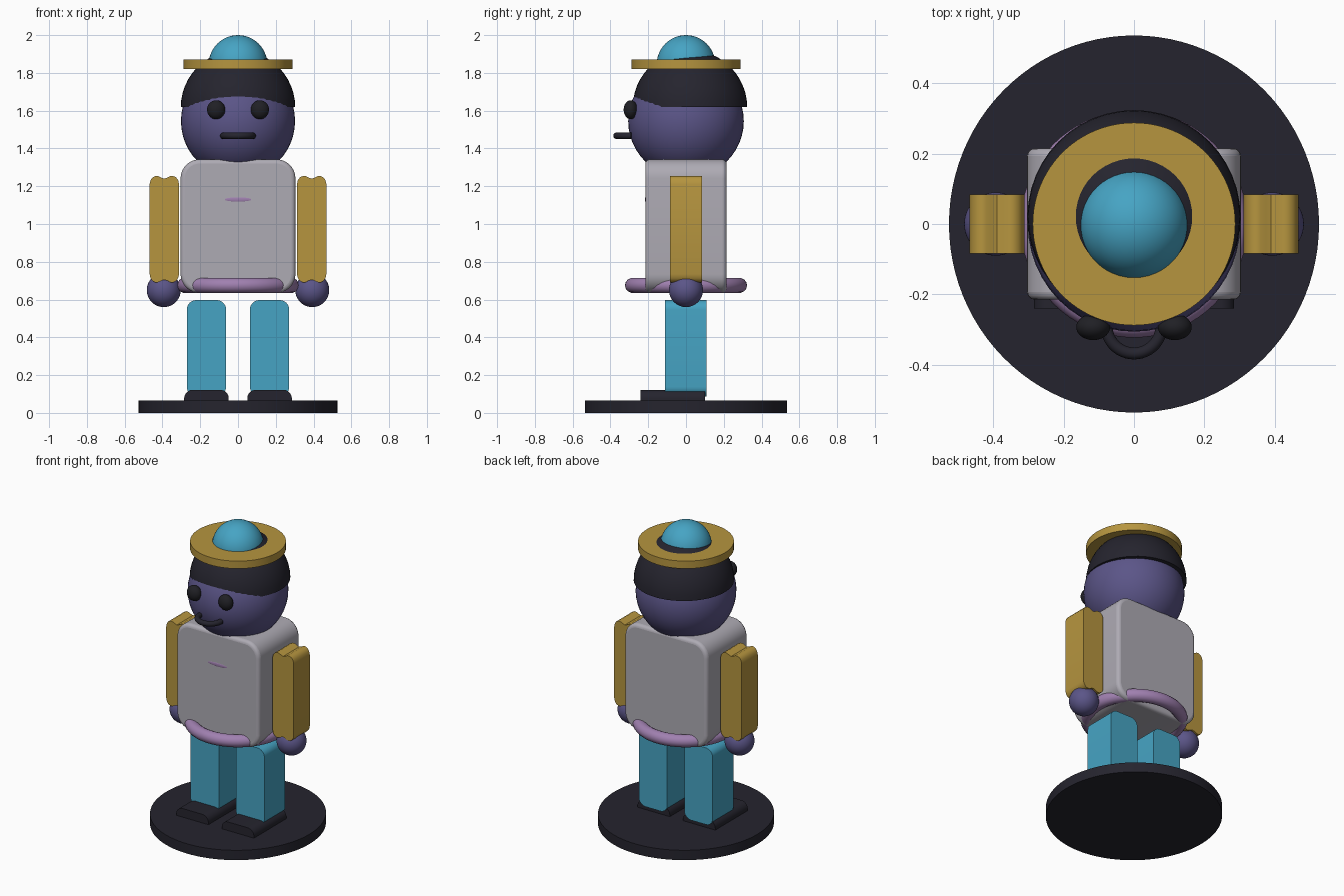
import bpy, bmesh, math
from mathutils import Matrix, Vector

cube = bpy.data.objects.get("Cube")
if cube:
    bpy.data.objects.remove(cube, do_unlink=True)


def material(name, rgb):
    """Flat material from 0-255 display values."""
    col = [(c / 255 / 12.92) if c < 11 else ((c / 255 + 0.055) / 1.055) ** 2.4 for c in rgb] + [1]
    m = bpy.data.materials.new(name)
    m.use_nodes = True
    m.diffuse_color = col
    bsdf = next(n for n in m.node_tree.nodes if n.type == 'BSDF_PRINCIPLED')
    bsdf.inputs["Base Color"].default_value = col
    return m


GREY = material("light_grey", (174, 171, 180))
INDIGO = material("indigo", (91, 85, 136))
DARK = material("charcoal", (37, 36, 46))
BLACK = material("black", (32, 32, 37))
GOLD = material("gold", (182, 149, 63))
TEAL = material("teal", (70, 164, 196))
MAUVE = material("mauve", (160, 128, 176))


def finish(name, bm, mat, angle=35):
    bmesh.ops.recalc_face_normals(bm, faces=bm.faces)
    me = bpy.data.meshes.new(name)
    bm.to_mesh(me)
    bm.free()
    me.materials.append(mat)
    ob = bpy.data.objects.new(name, me)
    bpy.context.collection.objects.link(ob)
    bpy.ops.object.select_all(action='DESELECT')
    ob.select_set(True)
    bpy.context.view_layer.objects.active = ob
    bpy.ops.object.shade_smooth_by_angle(angle=math.radians(angle))
    return ob


def ball(name, loc, radii, mat, cut_z=None):
    bm = bmesh.new()
    bmesh.ops.create_uvsphere(bm, u_segments=48, v_segments=24, radius=1)
    bmesh.ops.transform(bm, verts=bm.verts,
                        matrix=Matrix.Translation(loc) @ Matrix.Diagonal((*radii, 1)))
    if cut_z is not None:
        res = bmesh.ops.bisect_plane(bm, geom=bm.verts[:] + bm.edges[:] + bm.faces[:],
                                     plane_co=(0, 0, cut_z), plane_no=(0, 0, 1), clear_inner=True)
        rim = [e for e in res["geom_cut"] if isinstance(e, bmesh.types.BMEdge)]
        bmesh.ops.contextual_create(bm, geom=rim)
    return finish(name, bm, mat)


def disc(name, rx, ry, z0, z1, mat):
    bm = bmesh.new()
    bmesh.ops.create_cone(bm, cap_ends=True, segments=96, radius1=1, radius2=1, depth=1)
    bmesh.ops.transform(bm, verts=bm.verts, matrix=Matrix.Translation((0, 0, (z0 + z1) / 2))
                        @ Matrix.Diagonal((rx, ry, z1 - z0, 1)))
    return finish(name, bm, mat)


def rounded_block(name, lo, hi, radius, mat, top_only=False):
    """Box whose front outline has rounded corners."""
    bm = bmesh.new()
    bmesh.ops.create_cube(bm, size=1)
    lo, hi = Vector(lo), Vector(hi)
    bmesh.ops.transform(bm, verts=bm.verts, matrix=Matrix.Translation((lo + hi) / 2)
                        @ Matrix.Diagonal((*(hi - lo), 1)))
    mid = (lo.z + hi.z) / 2
    edges = [e for e in bm.edges if abs(e.verts[0].co.y - e.verts[1].co.y) > 1e-4
             and (not top_only or e.verts[0].co.z > mid)]
    bmesh.ops.bevel(bm, geom=edges, offset=radius, segments=8, profile=0.5, affect='EDGES')
    return finish(name, bm, mat)


def tube(name, points, radius, mat, cyclic=False):
    cu = bpy.data.curves.new(name, 'CURVE')
    cu.dimensions = '3D'
    cu.bevel_depth = radius
    cu.bevel_resolution = 5
    cu.use_fill_caps = True
    sp = cu.splines.new('POLY')
    sp.points.add(len(points) - 1)
    for p, co in zip(sp.points, points):
        p.co = (*co, 1)
    sp.use_cyclic_u = cyclic
    sp.use_smooth = True
    cu.materials.append(mat)
    ob = bpy.data.objects.new(name, cu)
    bpy.context.collection.objects.link(ob)
    return ob


def arc(cy, z, rx, ry, a0, a1, n):
    angles = [math.radians(a0 + (a1 - a0) * i / n) for i in range(n + 1)]
    return [(rx * math.cos(a), cy + ry * math.sin(a), z) for a in angles]


# Stand
disc("base", 0.526, 0.536, 0, 0.065, DARK)

# Torso with softened front and back rims
torso = rounded_block("torso", (-0.304, -0.215, 0.635), (0.304, 0.215, 1.342), 0.1, GREY)
soft = torso.modifiers.new("soft_rim", 'BEVEL')
soft.width = 0.022
soft.segments = 4
soft.limit_method = 'ANGLE'
soft.angle_limit = math.radians(50)

# Belt ring and small chest mark
tube("belt", arc(0, 0.675, 0.283, 0.283, 0, 360, 72)[:-1], 0.04, MAUVE, cyclic=True)
ball("chest_mark", (0, -0.214, 1.13), (0.075, 0.003, 0.012), MAUVE)

# Half outline of an arm, from the top notch down to the bottom notch
ARM_HALF = [(0, 1.24), (0.015, 1.245), (0.03, 1.253), (0.045, 1.255), (0.062, 1.247),
            (0.073, 1.232), (0.078, 1.21)]
ARM_HALF += [(x, 1.945 - z) for x, z in reversed(ARM_HALF)]
outline = ARM_HALF + [(-x, z) for x, z in reversed(ARM_HALF) if x > 0]

for side, s in (("left", 1), ("right", -1)):
    # Arm and hand
    bm = bmesh.new()
    face = bm.faces.new([bm.verts.new((s * 0.39 + x, -0.084, z)) for x, z in outline])
    ext = bmesh.ops.extrude_face_region(bm, geom=[face])
    moved = [v for v in ext["geom"] if isinstance(v, bmesh.types.BMVert)]
    bmesh.ops.translate(bm, verts=moved, vec=(0, 0.168, 0))
    finish(side + "_arm", bm, GOLD)
    ball(side + "_hand", (s * 0.393, 0, 0.65), (0.09, 0.09, 0.09), INDIGO)

    # Leg and shoe
    x = s * 0.167
    rounded_block(side + "_leg", (x - 0.104, -0.11, 0.088), (x + 0.104, 0.108, 0.597), 0.05, TEAL)
    rounded_block(side + "_shoe", (x - 0.118, -0.24, 0.06), (x + 0.118, 0.1, 0.122), 0.045,
                  DARK, top_only=True)

    # Eye
    ball(side + "_eye", (s * 0.116, -0.293, 1.605), (0.048, 0.037, 0.05), BLACK)

# Head, hair cap and protruding mouth
ball("head", (0, 0, 1.545), (0.302, 0.306, 0.302), INDIGO)
ball("hair", (0, 0.021, 1.617), (0.303, 0.303, 0.303), DARK, cut_z=1.62)
tube("mouth", arc(-0.29, 1.467, 0.078, 0.078, 180, 360, 24), 0.017, DARK)

# Hat
disc("hat_brim", 0.288, 0.288, 1.82, 1.87, GOLD)
ball("hat_dome", (0, 0, 1.845), (0.155, 0.155, 0.155), TEAL)
